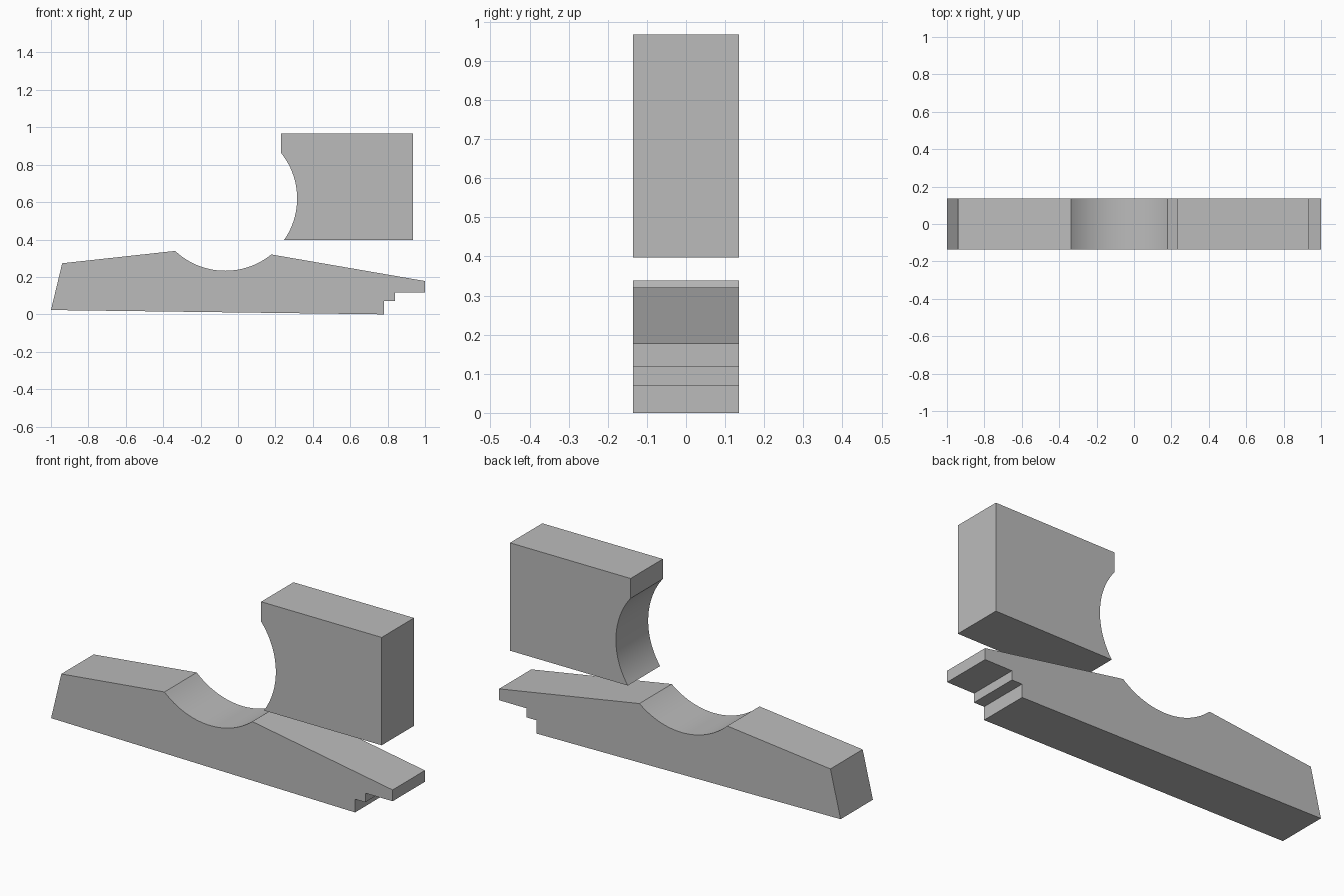
import bpy
import bmesh
from mathutils import Vector
from mathutils.geometry import intersect_line_line_2d
import math

cube = bpy.data.objects.get("Cube")
if cube:
    bpy.data.objects.remove(cube, do_unlink=True)

HALF_DEPTH = 0.135

grey = bpy.data.materials.new("plain grey")
grey.use_nodes = True
colour = (0.5, 0.5, 0.5, 1)
grey.diffuse_color = colour
grey.node_tree.nodes["Principled BSDF"].inputs["Base Color"].default_value = colour


def arc(start, middle, end, steps=32):
    """Points on the circle through three points, from start to end."""
    a, b, c = Vector(start), Vector(middle), Vector(end)
    ab, bc = (a + b) / 2, (b + c) / 2
    p, q = (b - a).orthogonal() * 20, (c - b).orthogonal() * 20
    centre = intersect_line_line_2d(ab - p, ab + p, bc - q, bc + q)
    radius = (a - centre).length
    t0 = math.atan2(*(a - centre).yx)
    sweep = math.remainder(math.atan2(*(c - centre).yx) - t0, math.tau)
    return [(centre.x + radius * math.cos(t0 + sweep * i / steps),
             centre.y + radius * math.sin(t0 + sweep * i / steps))
            for i in range(steps + 1)]


def extrude_profile(name, profile):
    """Solid slab with the given x-z outline, centred on y = 0."""
    bm = bmesh.new()
    face = bm.faces.new([bm.verts.new((x, -HALF_DEPTH, z)) for x, z in profile])
    moved = bmesh.ops.extrude_face_region(bm, geom=[face], use_keep_orig=True)
    verts = [v for v in moved["geom"] if isinstance(v, bmesh.types.BMVert)]
    bmesh.ops.translate(bm, verts=verts, vec=(0, 2 * HALF_DEPTH, 0))
    bmesh.ops.recalc_face_normals(bm, faces=bm.faces)
    mesh = bpy.data.meshes.new(name)
    bm.to_mesh(mesh)
    bm.free()
    mesh.materials.append(grey)
    obj = bpy.data.objects.new(name, mesh)
    bpy.context.collection.objects.link(obj)
    bpy.ops.object.select_all(action="DESELECT")
    obj.select_set(True)
    bpy.context.view_layer.objects.active = obj
    bpy.ops.object.shade_smooth_by_angle(angle=math.radians(20))
    return obj


# Long lower jaw with a round cradle on top and a stepped end
lower = [(-1, 0.023), (0.78, 0.0), (0.78, 0.07), (0.84, 0.07),
         (0.84, 0.118), (1, 0.118), (1, 0.178)]
lower += arc((0.178, 0.32), (-0.07, 0.233), (-0.336, 0.339))
lower += [(-0.94, 0.273)]
extrude_profile("lower_jaw", lower)

# Upper block with a round hollow in its side
upper = [(0.936, 0.397), (0.936, 0.968), (0.23, 0.968)]
upper += arc((0.23, 0.863), (0.316, 0.62), (0.246, 0.397))
extrude_profile("upper_block", upper)
